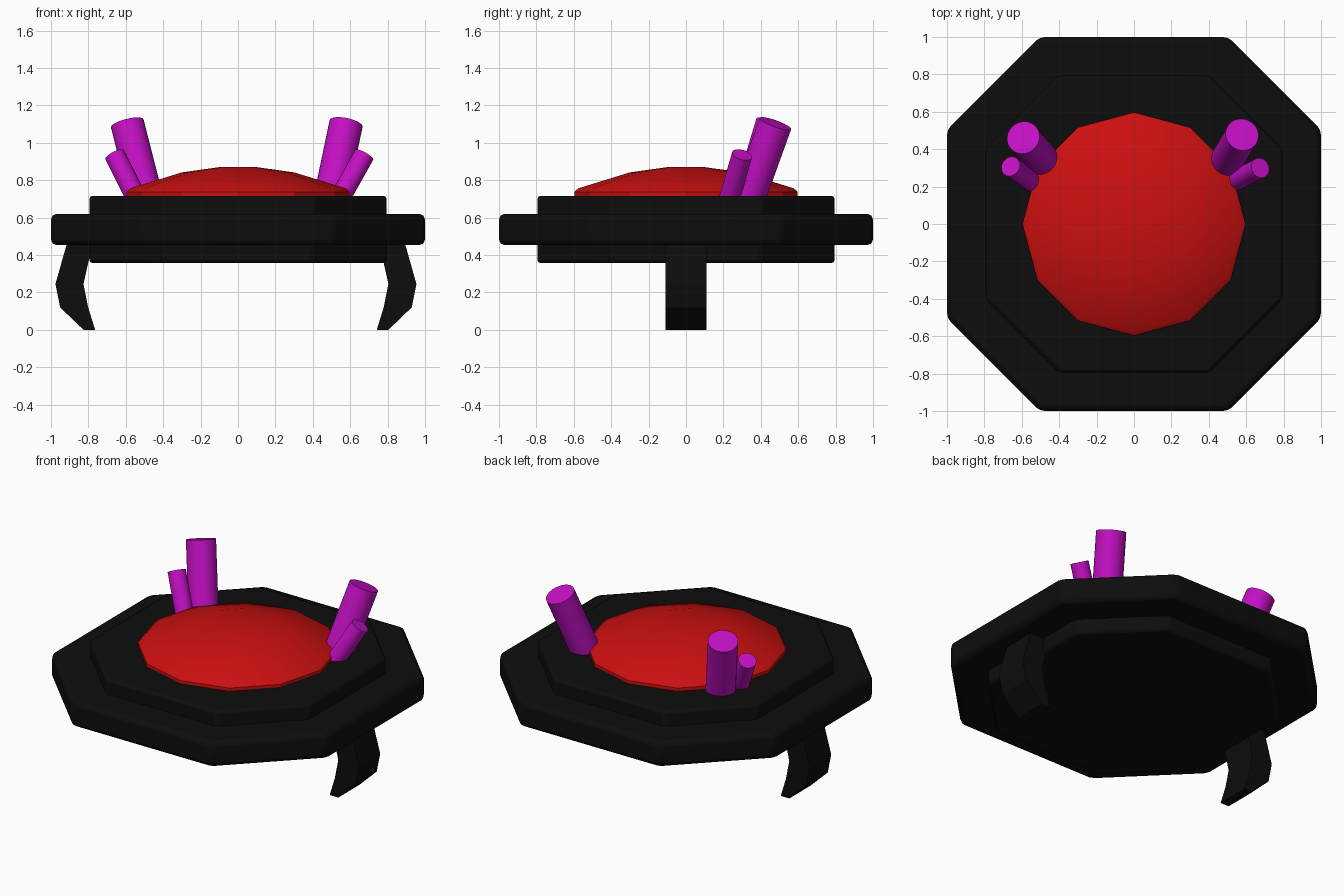
import bpy, bmesh
from math import sin, cos, pi
from mathutils import Vector

if "Cube" in bpy.data.objects:
    bpy.data.objects.remove(bpy.data.objects["Cube"])


def material(name, rgb):
    m = bpy.data.materials.new(name)
    m.diffuse_color = (*rgb, 1)
    m.use_nodes = True
    m.node_tree.nodes["Principled BSDF"].inputs["Base Color"].default_value = m.diffuse_color
    return m


BLACK = material("black", (0.004, 0.004, 0.004))
RED = material("red", (0.6, 0.005, 0.005))
MAGENTA = material("magenta", (0.55, 0.005, 0.55))


def make(name, bm, mat):
    bmesh.ops.recalc_face_normals(bm, faces=bm.faces)
    me = bpy.data.meshes.new(name)
    bm.to_mesh(me)
    bm.free()
    me.materials.append(mat)
    ob = bpy.data.objects.new(name, me)
    bpy.context.collection.objects.link(ob)
    return ob


def extrude(name, points, direction, mat):
    bm = bmesh.new()
    face = bm.faces.new([bm.verts.new(p) for p in points])
    new = bmesh.ops.extrude_face_region(bm, geom=[face])["geom"]
    bmesh.ops.translate(bm, vec=direction,
                        verts=[v for v in new if isinstance(v, bmesh.types.BMVert)])
    # extrusion can leave the source face in place; add it only if missing
    if not face.is_valid:
        bmesh.ops.holes_fill(bm, edges=bm.edges)
    return make(name, bm, mat)


def smooth(ob, angle):
    bpy.ops.object.select_all(action='DESELECT')
    ob.select_set(True)
    bpy.context.view_layer.objects.active = ob
    bpy.ops.object.shade_smooth_by_angle(angle=angle)


# Octagonal plates with softened edges
def plate(name, r, k, z0, z1, bevel):
    pts = [(k, -r), (r, -k), (r, k), (k, r), (-k, r), (-r, k), (-r, -k), (-k, -r)]
    ob = extrude(name, [(x, y, z0) for x, y in pts], (0, 0, z1 - z0), BLACK)
    mod = ob.modifiers.new("soft_edges", 'BEVEL')
    mod.width, mod.segments = bevel, 2
    smooth(ob, 0.6)


plate("outer_plate", 1.0, 0.505, 0.453, 0.62, 0.03)
plate("inner_plate", 0.795, 0.40, 0.357, 0.717, 0.018)

# Twelve-sided red dome
bm = bmesh.new()
rings = []
for r, z in [(0.597, 0.70), (0.597, 0.738), (0.575, 0.757), (0.30, 0.842), (0.10, 0.87)]:
    rings.append([bm.verts.new((r * cos(i * pi / 6), r * sin(i * pi / 6), z)) for i in range(12)])
for a, b in zip(rings, rings[1:]):
    for i in range(12):
        j = (i + 1) % 12
        bm.faces.new((a[i], a[j], b[j], b[i]))
bm.faces.new(rings[0])
bm.faces.new(rings[-1])
smooth(make("dome", bm, RED), 0.5)


# Leaning tubes: top centre, lean per unit of height, radius
def tube(name, top, lean, radius):
    top, axis = Vector(top), Vector((*lean, 1))
    bottom = top - axis * (top.z - 0.66)
    bm = bmesh.new()
    bmesh.ops.create_cone(bm, cap_ends=True, segments=32, radius1=radius,
                          radius2=radius, depth=(top - bottom).length)
    ob = make(name, bm, MAGENTA)
    ob.location = (top + bottom) / 2
    ob.rotation_mode = 'QUATERNION'
    ob.rotation_quaternion = axis.to_track_quat('Z', 'Y')
    smooth(ob, 0.6)


tube("right_large_tube", (0.578, 0.478, 1.103), (0.21, 0.36), 0.09)
tube("left_large_tube", (-0.592, 0.462, 1.103), (-0.255, 0.30), 0.09)
tube("right_small_tube", (0.675, 0.30, 0.936), (0.56, 0.29), 0.055)
tube("left_small_tube", (-0.66, 0.308, 0.936), (-0.50, 0.36), 0.055)

# Curved claw legs on the two sides
claw = [(0.89, 0.50), (0.91, 0.44), (0.965, 0.245), (0.94, 0.12), (0.815, 0.0),
        (0.753, 0.0), (0.79, 0.12), (0.815, 0.245), (0.785, 0.38), (0.75, 0.50)]
for name, side in [("right_leg", 1), ("left_leg", -1)]:
    extrude(name, [(side * x - 0.011, -0.11, z) for x, z in claw], (0, 0.22, 0), BLACK)
